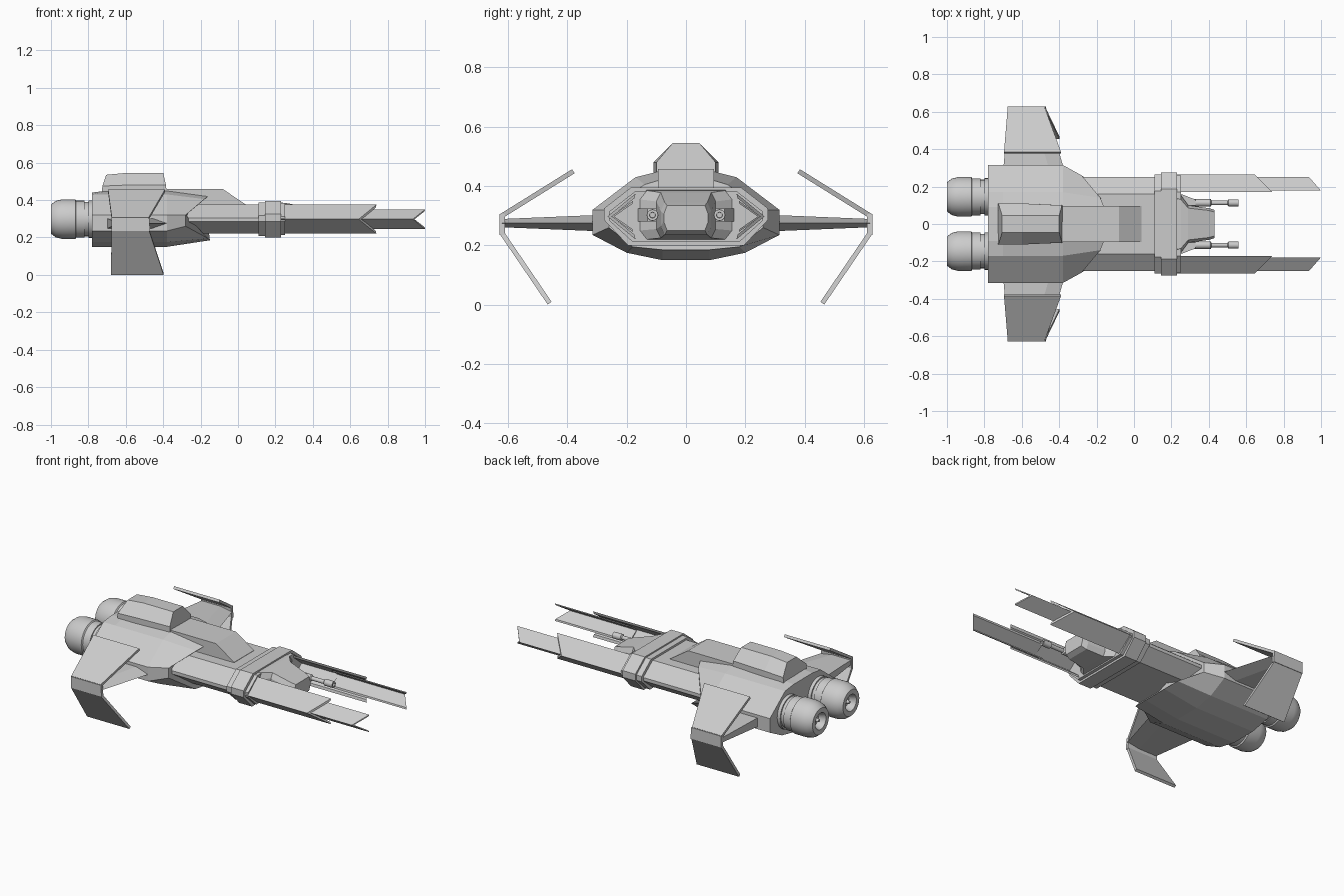
import bpy, bmesh, math
from mathutils import Vector

if "Cube" in bpy.data.objects:
    bpy.data.objects.remove(bpy.data.objects["Cube"])

grey = bpy.data.materials.new("hull_grey")
grey.use_nodes = True
grey.diffuse_color = (0.6, 0.6, 0.6, 1)
grey.node_tree.nodes["Principled BSDF"].inputs["Base Color"].default_value = (0.6, 0.6, 0.6, 1)


def loft(name, rings, mirror=False, smooth=False):
    """Skin a list of equal point rings and cap both ends."""
    bm = bmesh.new()
    loops = [[bm.verts.new(p) for p in ring] for ring in rings]
    n = len(loops[0])
    for a, b in zip(loops, loops[1:]):
        for i in range(n):
            j = (i + 1) % n
            bm.faces.new((a[i], a[j], b[j], b[i]))
    bm.faces.new(loops[0])
    bm.faces.new(loops[-1])
    bmesh.ops.recalc_face_normals(bm, faces=bm.faces)
    mesh = bpy.data.meshes.new(name)
    bm.to_mesh(mesh)
    bm.free()
    mesh.materials.append(grey)
    ob = bpy.data.objects.new(name, mesh)
    bpy.context.collection.objects.link(ob)
    if mirror:
        ob.modifiers.new("mirror", 'MIRROR').use_axis = (False, True, False)
    if smooth:
        bpy.ops.object.select_all(action='DESELECT')
        ob.select_set(True)
        bpy.context.view_layer.objects.active = ob
        bpy.ops.object.shade_smooth_by_angle(angle=math.radians(35))
    return ob


def whole(half):
    """Complete a half ring of x, y, z points across y = 0."""
    return half + [(x, -y, z) for x, y, z in reversed(half)]


def section(x, half):
    return whole([(x, y, z) for y, z in half])


def lathe(name, profile, y, z, sides, smooth=True):
    """Turn (x, radius) points around an axis along x."""
    rings = [[(x, y + r * math.cos(math.tau * i / sides), z + r * math.sin(math.tau * i / sides))
              for i in range(sides)] for x, r in profile]
    return loft(name, rings, True, smooth)


def plate(name, corners, thick):
    """A flat panel of even thickness."""
    c = [Vector(p) for p in corners]
    off = (c[1] - c[0]).cross(c[2] - c[0]).normalized() * thick / 2
    return loft(name, [[p - off for p in c], [p + off for p in c]], True)


# Rear hull with a swept, notched front edge
hull = [(0.09, 0.45), (0.17, 0.43), (0.315, 0.32), (0.315, 0.235), (0.2, 0.175), (0.08, 0.15)]
front = [(-0.16, 0.09, 0.42), (-0.18, 0.14, 0.405), (-0.28, 0.26, 0.32),
         (-0.28, 0.26, 0.26), (-0.16, 0.18, 0.195), (-0.15, 0.08, 0.185)]
loft("rear_hull", [section(-0.78, [(y, min(z, 0.44)) for y, z in hull]),
                   section(-0.7, hull), section(-0.38, hull), whole(front)])

# Middle body and stepped collar
body = [(0.16, 0.375), (0.25, 0.305), (0.25, 0.285), (0.17, 0.22)]
loft("middle_body", [section(x, body) for x in (-0.36, 0.2)])


def collar(name, x0, x1, grow):
    ring = [(y + grow * 1.3, z + (grow if z > 0.3 else -grow * (z < 0.25))) for y, z in body]
    loft(name, [section(x, ring) for x in (x0, x1)])


collar("collar_rear_lip", 0.11, 0.15, 0.012)
collar("collar", 0.145, 0.23, 0.02)
collar("collar_front_lip", 0.22, 0.25, 0.008)

# Spine and dorsal cabin
loft("spine", [section(x, [(0.095, top), (0.095, 0.3)])
               for x, top in ((-0.5, 0.458), (-0.08, 0.458), (0.04, 0.377))])
cabin = [(0.045, 0.545), (0.11, 0.48), (0.11, 0.42)]
loft("dorsal_cabin", [
    whole([(-0.705, 0.045, 0.535), (-0.725, 0.11, 0.475), (-0.73, 0.11, 0.42)]),
    section(-0.6, cabin),
    whole([(-0.4, 0.045, 0.545), (-0.385, 0.1, 0.48), (-0.38, 0.1, 0.42)])])

# Nose between the prongs
loft("nose", [section(x, [(w * 0.85, hi), (w, hi - 0.03), (w, lo + 0.03), (w * 0.85, lo)])
              for x, w, lo, hi in ((0.2, 0.16, 0.215, 0.388), (0.25, 0.155, 0.22, 0.385),
                                   (0.29, 0.1, 0.225, 0.378), (0.4, 0.085, 0.235, 0.345),
                                   (0.43, 0.075, 0.25, 0.335))])


# Hollow prongs with slanted, notched tips
def prong(name, inner, outer, low, high, wall, back, tip, notch):
    mid = (low + high) / 2
    prof = [(inner, high), (outer, mid), (inner, low),
            (inner + wall / 4, low + wall), (outer - wall, mid), (inner + wall / 4, high - wall)]
    slope = (tip - notch) / (outer - inner)
    loft(name, [[(back, y, z) for y, z in prof],
                [(tip - slope * (y - inner), y, z) for y, z in prof]], True)


prong("prong_sleeve", 0.17, 0.265, 0.22, 0.375, 0.016, 0.2, 0.74, 0.645)
prong("prong_blade", 0.178, 0.252, 0.245, 0.35, 0.01, 0.5, 1.0, 0.935)

# Guns on wedge mounts
loft("gun_mount", [[(x, y, z) for y, z in ((0.1, 0.28), (w, 0.28), (w, 0.325), (0.1, 0.325))]
                   for x, w in ((0.24, 0.165), (0.33, 0.13))], True)
lathe("gun", [(0.27, 0.02), (0.41, 0.02), (0.415, 0.012), (0.5, 0.012), (0.505, 0.019),
              (0.56, 0.019), (0.56, 0.01), (0.53, 0.009)], 0.113, 0.302, 12)

# Engines with recessed nozzles
lathe("engine", [(-0.76, 0.1), (-0.8, 0.1), (-0.8, 0.092), (-0.82, 0.092), (-0.82, 0.099),
                 (-0.865, 0.099), (-0.87, 0.106), (-0.94, 0.106), (-0.975, 0.097), (-1, 0.078),
                 (-1, 0.05), (-0.96, 0.035), (-0.96, 0.014), (-0.99, 0.008)], 0.145, 0.298, 32)


# Diamond-edged wings with a cranked pair of winglets
def wing_ring(y, back, lead, half):
    z = 0.275
    return [(back, y, z - half), (back, y, z + half), (lead - 0.08, y, z + half),
            (lead, y, z), (lead - 0.08, y, z - half)]


loft("wing", [wing_ring(0.28, -0.7, -0.37, 0.028), wing_ring(0.62, -0.67, -0.47, 0.014)], True)
plate("wing_tip", [(-0.675, 0.62, 0.235), (-0.47, 0.62, 0.235),
                   (-0.475, 0.62, 0.305), (-0.675, 0.62, 0.305)], 0.018)
plate("upper_winglet", [(-0.675, 0.621, 0.3), (-0.478, 0.621, 0.3),
                        (-0.39, 0.38, 0.45), (-0.695, 0.38, 0.45)], 0.016)
plate("lower_winglet", [(-0.675, 0.62, 0.24), (-0.475, 0.62, 0.24),
                        (-0.398, 0.46, 0.005), (-0.68, 0.46, 0.005)], 0.016)
